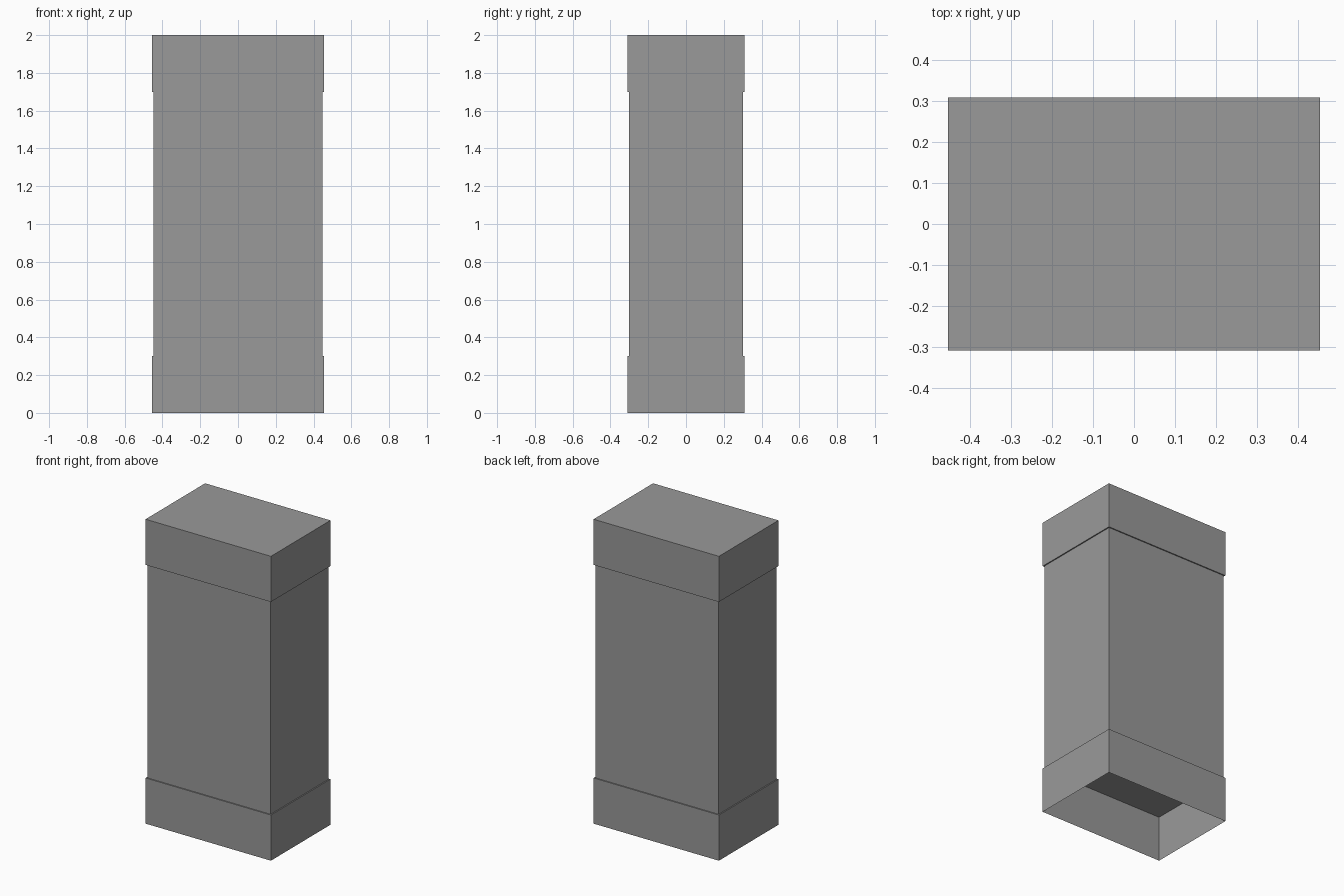
import bpy
import bmesh
from mathutils import Matrix, Vector

cube = bpy.data.objects.get("Cube")
if cube:
    bpy.data.objects.remove(cube, do_unlink=True)

GREY = 0.32
WIDTH, DEPTH, HEIGHT = 0.911, 0.618, 2.0   # outer size of the bands
BAND = 0.3                                 # height of each band
STEP = 0.0075                              # how far the bands stand proud

grey = bpy.data.materials.new("mid_grey")
grey.use_nodes = True
colour = (GREY, GREY, GREY, 1)
grey.diffuse_color = colour
grey.node_tree.nodes["Principled BSDF"].inputs["Base Color"].default_value = colour


def add_box(name, width, depth, bottom, top, open_bottom=False, open_top=False):
    """Box centred on the z axis, optionally without its end faces."""
    bm = bmesh.new()
    bmesh.ops.create_cube(bm, size=1)
    bmesh.ops.scale(bm, vec=Vector((width, depth, top - bottom)), verts=bm.verts)
    bmesh.ops.transform(bm, matrix=Matrix.Translation((0, 0, (bottom + top) / 2)),
                        verts=bm.verts)
    bm.normal_update()
    ends = [f for f in bm.faces
            if (open_bottom and f.normal.z < -0.5) or (open_top and f.normal.z > 0.5)]
    bmesh.ops.delete(bm, geom=ends, context="FACES")
    mesh = bpy.data.meshes.new(name)
    bm.to_mesh(mesh)
    bm.free()
    mesh.materials.append(grey)
    obj = bpy.data.objects.new(name, mesh)
    bpy.context.collection.objects.link(obj)


# Hollow base band, open underneath; its top closes the recess
add_box("base_band", WIDTH, DEPTH, 0, BAND, open_bottom=True)

# Shaft between the bands
add_box("shaft", WIDTH - 2 * STEP, DEPTH - 2 * STEP, BAND, HEIGHT - BAND,
        open_bottom=True, open_top=True)

# Closed cap band
add_box("cap_band", WIDTH, DEPTH, HEIGHT - BAND, HEIGHT)
